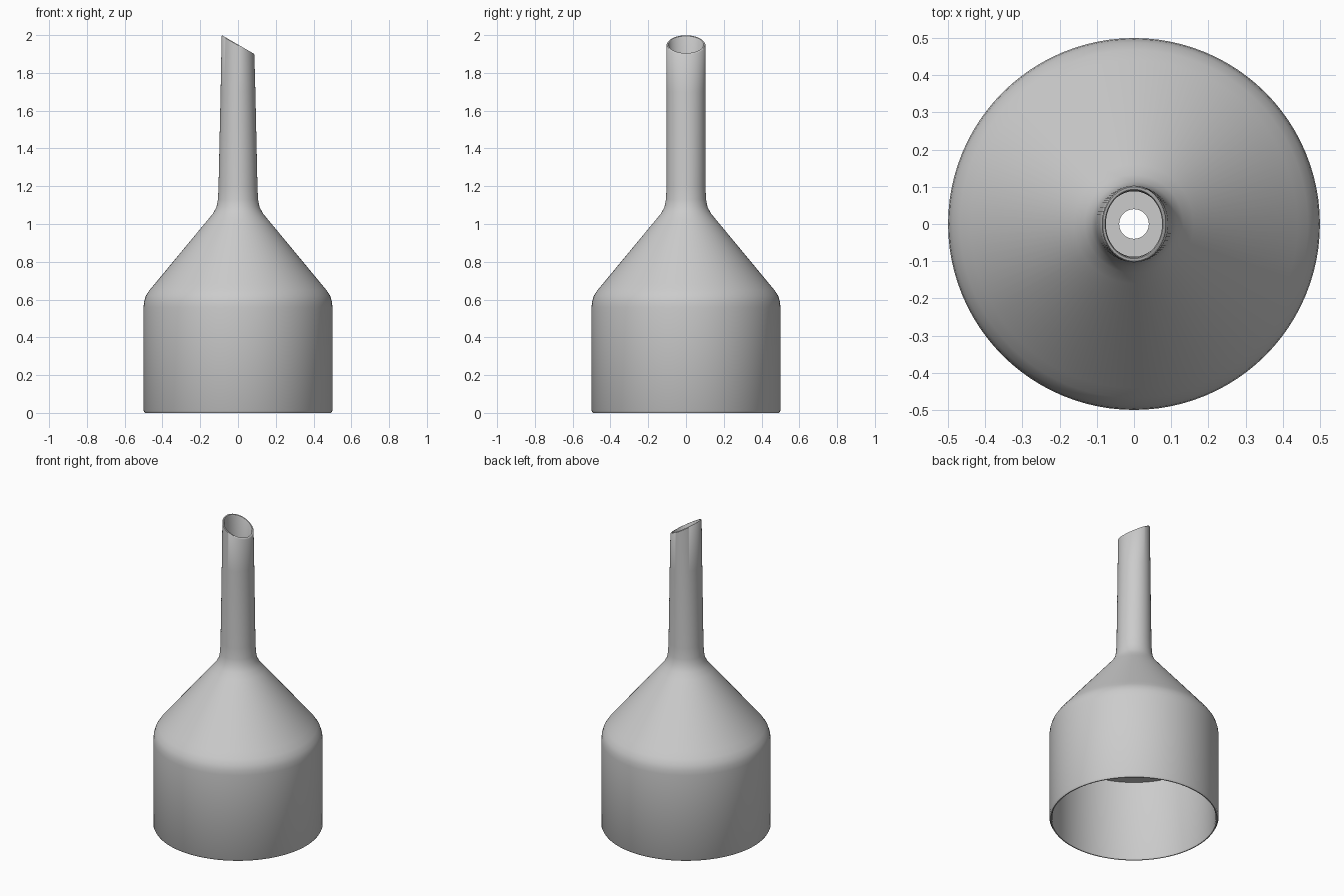
import bpy, bmesh, math

if "Cube" in bpy.data.objects:
    bpy.data.objects.remove(bpy.data.objects["Cube"])

SEG = 96
NECK, TIP = 1.2, 1.95


def shape(r, z, a):
    """Point on the lathe; the stem flattens in x and ends in a slanted cut."""
    x, y = r * math.cos(a), r * math.sin(a)
    if z > NECK:
        t = min(1, (z - NECK) / (TIP - NECK))
        x *= 1 - 0.16 * t
        z -= 0.58 * x * max(0, (z - 1.7) / (TIP - 1.7))
    return x, y, z


def lathe(name, profile):
    bm = bmesh.new()
    rings = [[bm.verts.new(shape(r, z, 2 * math.pi * i / SEG)) for i in range(SEG)]
             for r, z in profile]
    for k, ring in enumerate(rings):
        nxt = rings[(k + 1) % len(rings)]
        for i in range(SEG):
            j = (i + 1) % SEG
            bm.faces.new((ring[i], ring[j], nxt[j], nxt[i]))
    bmesh.ops.recalc_face_normals(bm, faces=bm.faces)
    me = bpy.data.meshes.new(name)
    bm.to_mesh(me)
    bm.free()
    ob = bpy.data.objects.new(name, me)
    bpy.context.collection.objects.link(ob)
    return ob


def smooth(ob):
    bpy.ops.object.select_all(action='DESELECT')
    ob.select_set(True)
    bpy.context.view_layer.objects.active = ob
    bpy.ops.object.shade_smooth_by_angle(angle=math.radians(40))


# Funnel body: cup, cone and stem as one thin closed wall
outer = [(0.493, 0), (0.5, 0.012), (0.5, 0.56), (0.497, 0.59), (0.488, 0.62),
         (0.468, 0.65), (0.44, 0.684), (0.16, 1.022), (0.132, 1.056), (0.114, 1.09),
         (0.106, 1.13), (0.103, 1.2), (0.103, 1.7), (0.103, TIP - 0.004), (0.1, TIP)]
inner = [(0.093, TIP), (0.09, TIP - 0.006), (0.088, 1.7), (0.088, 1.2), (0.092, 1.12),
         (0.102, 1.08), (0.118, 1.048), (0.146, 1.014), (0.428, 0.672), (0.455, 0.64),
         (0.473, 0.61), (0.48, 0.58), (0.482, 0.55), (0.482, 0.012), (0.487, 0)]
body = lathe("funnel_body", outer + inner)
smooth(body)

# Filter plate across the cup
bpy.ops.mesh.primitive_cylinder_add(vertices=SEG, radius=0.486, depth=0.03,
                                    location=(0, 0, 0.54))
plate = bpy.context.object
plate.name = "filter_plate"

# Drain holes: centre hole plus concentric rings
bm = bmesh.new()
for count, ring in ((1, 0), (6, 0.17), (12, 0.33)):
    for i in range(count):
        a = 2 * math.pi * i / count
        made = bmesh.ops.create_cone(bm, cap_ends=True, segments=24,
                                     radius1=0.04, radius2=0.04, depth=0.2)
        bmesh.ops.translate(bm, verts=made["verts"],
                            vec=(ring * math.cos(a), ring * math.sin(a), 0.54))
me = bpy.data.meshes.new("hole_cutter")
bm.to_mesh(me)
bm.free()
cutter = bpy.data.objects.new("hole_cutter", me)
bpy.context.collection.objects.link(cutter)
mod = plate.modifiers.new("holes", 'BOOLEAN')
mod.object = cutter
mod.operation = 'DIFFERENCE'
mod.solver = 'EXACT'
bpy.context.view_layer.objects.active = plate
bpy.ops.object.modifier_apply(modifier="holes")
bpy.data.objects.remove(cutter)
smooth(plate)
